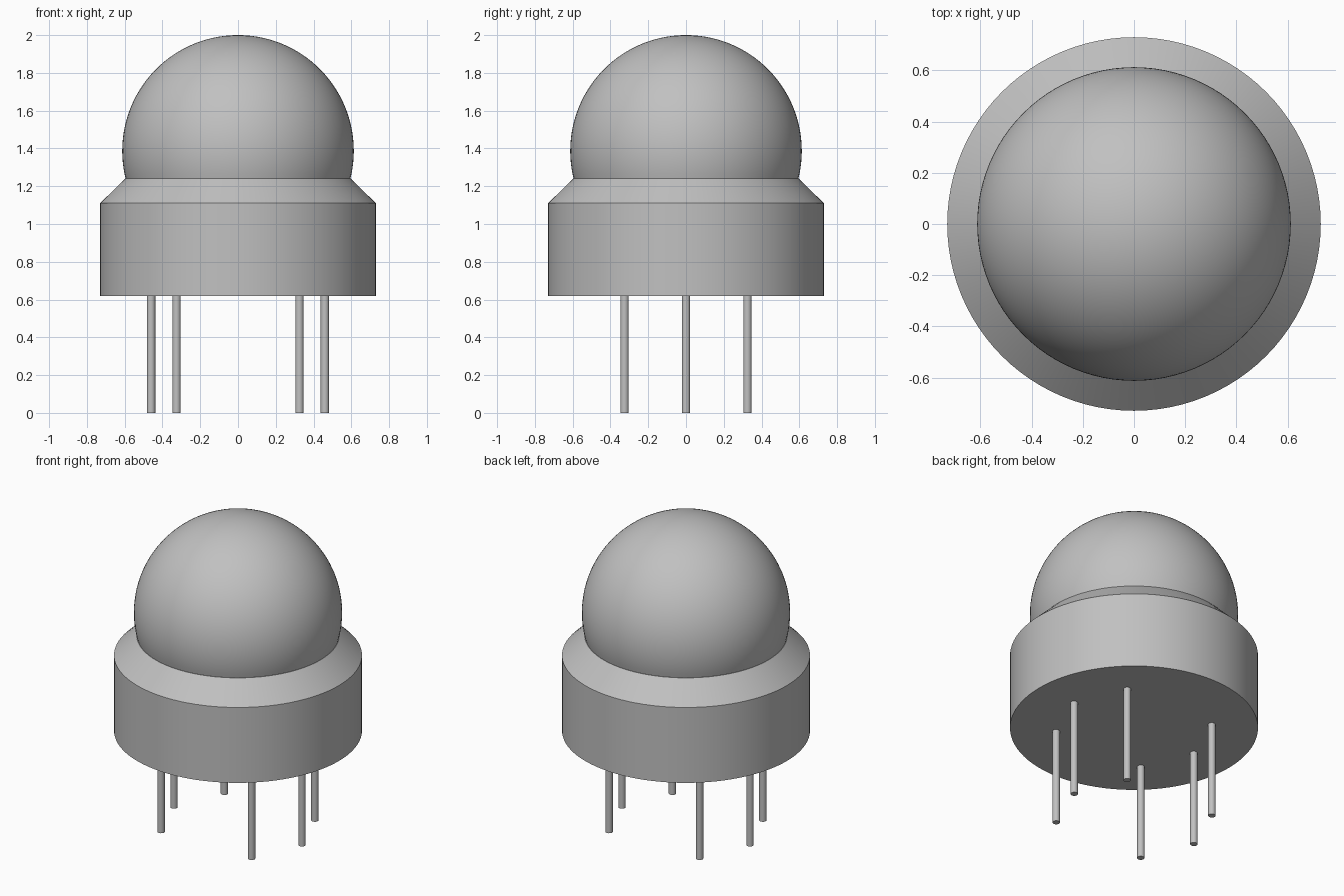
import bpy, bmesh, math

default = bpy.data.objects.get("Cube")
if default:
    bpy.data.objects.remove(default, do_unlink=True)

GREY = (0.53, 0.53, 0.53, 1.0)
mat = bpy.data.materials.new("plain_grey")
mat.use_nodes = True
mat.diffuse_color = GREY
mat.node_tree.nodes["Principled BSDF"].inputs["Base Color"].default_value = GREY


def revolve(name, profile, steps, location=(0, 0, 0)):
    """Turn an (r, z) profile about the z axis into a closed solid."""
    bm = bmesh.new()
    verts = [bm.verts.new((r, 0, z)) for r, z in profile]
    edges = [bm.edges.new(pair) for pair in zip(verts, verts[1:])]
    bmesh.ops.spin(bm, geom=verts + edges, cent=(0, 0, 0), axis=(0, 0, 1),
                   angle=math.tau, steps=steps, use_duplicate=False)
    bmesh.ops.remove_doubles(bm, verts=bm.verts, dist=0.0001)
    bmesh.ops.recalc_face_normals(bm, faces=bm.faces)
    mesh = bpy.data.meshes.new(name)
    bm.to_mesh(mesh)
    bm.free()
    mesh.materials.append(mat)
    obj = bpy.data.objects.new(name, mesh)
    obj.location = location
    bpy.context.collection.objects.link(obj)
    bpy.ops.object.select_all(action='DESELECT')
    obj.select_set(True)
    bpy.context.view_layer.objects.active = obj
    bpy.ops.object.shade_smooth_by_angle(angle=math.radians(30))
    return obj


# Housing: cylinder with a chamfered shoulder
BOTTOM, SHOULDER, RIM = 0.62, 1.11, 1.24
revolve("housing", [(0, BOTTOM), (0.73, BOTTOM), (0.73, SHOULDER),
                    (0.597, RIM), (0, RIM)], 96)

# Dome: sphere cut off where it meets the housing rim
RADIUS = 0.613
CENTRE = 2 - RADIUS
low = math.asin((RIM - CENTRE) / RADIUS)
RINGS = 40
arc = [low + (math.pi / 2 - low) * i / RINGS for i in range(RINGS + 1)]
dome = [(RADIUS * math.cos(a), CENTRE + RADIUS * math.sin(a)) for a in arc]
dome[-1] = (0, 2)
revolve("dome", [(0, RIM)] + dome, 96)

# Pins: three each side, on one circle
PIN_CIRCLE, PIN_R = 0.46, 0.022
for side, sign in (("left", 1), ("right", -1)):
    for place, degrees in (("front", -45), ("middle", 0), ("back", 45)):
        a = math.radians(degrees)
        revolve(f"pin_{side}_{place}",
                [(0, 0), (PIN_R, 0), (PIN_R, BOTTOM), (0, BOTTOM)], 24,
                (sign * PIN_CIRCLE * math.cos(a), PIN_CIRCLE * math.sin(a), 0))
